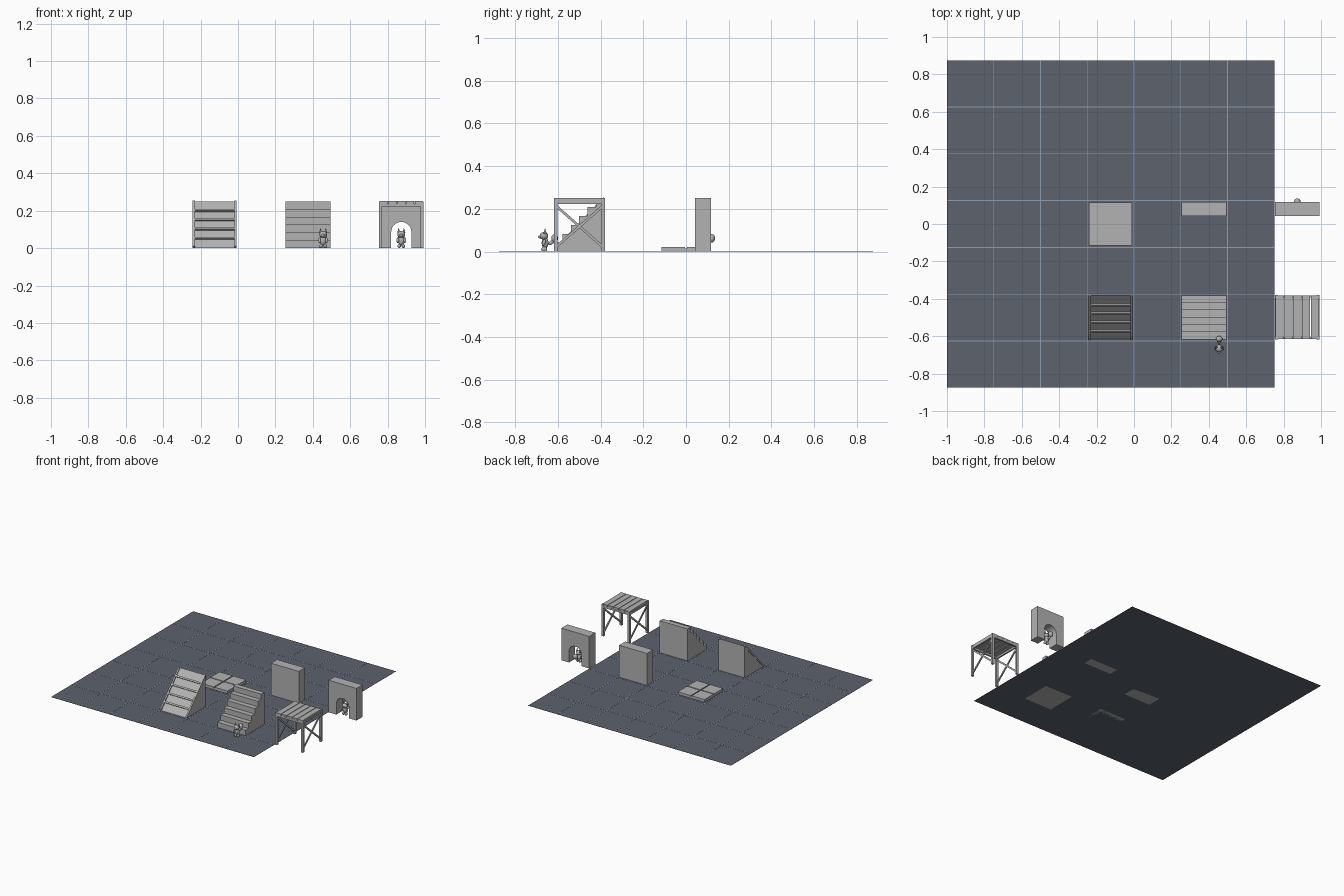
import bpy, bmesh, math
from mathutils import Vector, Matrix

if "Cube" in bpy.data.objects:
    bpy.data.objects.remove(bpy.data.objects["Cube"])


def material(name, rgb):
    m = bpy.data.materials.new(name)
    m.diffuse_color = (*rgb, 1)
    m.use_nodes = True
    m.node_tree.nodes["Principled BSDF"].inputs["Base Color"].default_value = m.diffuse_color
    return m


GREY = material("light grey", (0.45, 0.45, 0.45))
SLATE = material("slate", (0.107, 0.122, 0.155))
LINE = material("pale blue line", (0.27, 0.35, 0.46))


def finish(name, bm, mat, smooth=False):
    bmesh.ops.recalc_face_normals(bm, faces=bm.faces)
    me = bpy.data.meshes.new(name)
    bm.to_mesh(me)
    bm.free()
    me.materials.append(mat)
    if smooth:
        me.shade_smooth()
    ob = bpy.data.objects.new(name, me)
    bpy.context.collection.objects.link(ob)
    return ob


def add_box(bm, x, y, z):
    """Box from three (min, max) ranges."""
    c = [(a + b) / 2 for a, b in (x, y, z)]
    s = [b - a for a, b in (x, y, z)]
    bmesh.ops.create_cube(bm, size=1, matrix=Matrix.Translation(c) @ Matrix.Diagonal((*s, 1)))


def add_beam(bm, a, b, w, h):
    """Rectangular bar between two points in a plane of constant x."""
    a, b = Vector(a), Vector(b)
    d = b - a
    rot = Matrix.Rotation(math.atan2(d.z, d.y), 4, 'X')
    bmesh.ops.create_cube(bm, size=1, matrix=Matrix.Translation((a + b) / 2) @ rot
                          @ Matrix.Diagonal((w, d.length, h, 1)))


def add_ball(bm, loc, r, tilt=0):
    bmesh.ops.create_uvsphere(bm, u_segments=16, v_segments=10, radius=1,
                              matrix=Matrix.Translation(loc) @ Matrix.Rotation(tilt, 4, 'X')
                              @ Matrix.Diagonal((*r, 1)))


def extrude(bm, pts, axis, lo, hi):
    """Extrude a 2D outline along x (points are y,z) or y (points are x,z)."""
    def at(p, t):
        return (t, *p) if axis == 'x' else (p[0], t, p[1])
    f = bm.faces.new([bm.verts.new(at(p, lo)) for p in pts])
    new = bmesh.ops.extrude_face_region(bm, geom=[f])["geom"]
    d = Vector((hi - lo, 0, 0) if axis == 'x' else (0, hi - lo, 0))
    bmesh.ops.translate(bm, verts=[v for v in new if isinstance(v, bmesh.types.BMVert)], vec=d)


# Ground sheet with grid lines
bm = bmesh.new()
add_box(bm, (-1, 0.75), (-0.875, 0.875), (0, 0.001))
finish("ground", bm, SLATE)
bm = bmesh.new()
for i in range(1, 7):
    p = -1 + i * 0.25
    q = -0.875 + i * 0.25
    add_box(bm, (p - 0.002, p + 0.002), (-0.875, 0.875), (0.0005, 0.002))
    add_box(bm, (-1, 0.75), (q - 0.002, q + 0.002), (0.0005, 0.002))
finish("grid_lines", bm, LINE)

# Floor tile: base with four raised slabs
bm = bmesh.new()
add_box(bm, (-0.24, -0.01), (-0.115, 0.115), (0, 0.014))
for x in (-0.24, -0.121):
    for y in (-0.115, 0.004):
        add_box(bm, (x, x + 0.111), (y, y + 0.111), (0.002, 0.022))
finish("floor_tile", bm, GREY)

# Ramp: wedge, side rails and cross slats
Y0, Y1, TOP = -0.615, -0.383, 0.248
bm = bmesh.new()
extrude(bm, [(Y0, 0), (Y1, 0), (Y1, TOP)], 'x', -0.238, -0.012)
finish("ramp", bm, GREY)
bm = bmesh.new()
for x in (-0.236, -0.014):
    add_beam(bm, (x, Y0, 0.006), (x, Y1, TOP + 0.002), 0.012, 0.012)
for t in (0.2, 0.4, 0.6, 0.8):
    c = Vector((-0.125, Y0 + t * (Y1 - Y0), t * TOP))
    d = Vector((0, Y1 - Y0, TOP)).normalized() * 0.006
    add_beam(bm, c - d, c + d, 0.21, 0.02)
finish("ramp_rails_and_slats", bm, GREY)

# Stairs: six steps
bm = bmesh.new()
pts = [(-0.383, 0), (-0.617, 0)]
for i in range(6):
    z = (i + 1) * 0.25 / 6
    pts += [(-0.617 + i * 0.039, z), (-0.617 + (i + 1) * 0.039, z)]
extrude(bm, pts, 'x', 0.255, 0.495)
finish("stairs", bm, GREY)

# Solid wall
bm = bmesh.new()
add_box(bm, (0.255, 0.495), (0.042, 0.117), (0, 0.25))
finish("solid_wall", bm, GREY)

# Doorway wall with arched opening
bm = bmesh.new()
arch = [(0.873 - 0.054 * math.cos(a), 0.086 + 0.054 * math.sin(a))
        for a in (i * math.pi / 12 for i in range(13))]
outline = [(0.753, 0), (0.819, 0)] + arch + [(0.927, 0), (0.993, 0), (0.993, 0.25), (0.753, 0.25)]
extrude(bm, outline, 'y', 0.042, 0.117)
finish("doorway_wall", bm, GREY)

# Scaffold: planks, frame, legs and cross braces
bm = bmesh.new()
for i in range(5):
    x = 0.757 + i * 0.0472
    add_box(bm, (x, x + 0.043), (-0.615, -0.383), (0.237, 0.251))
finish("scaffold_planks", bm, GREY)
bm = bmesh.new()
for x in (0.753, 0.977):
    for y in (-0.618, -0.396):
        add_box(bm, (x, x + 0.016), (y, y + 0.016), (0, 0.25))
    add_box(bm, (x + 0.002, x + 0.014), (-0.61, -0.388), (0.222, 0.237))
    for za, zb in ((0.02, 0.215), (0.215, 0.02)):
        add_beam(bm, (x + 0.008, -0.61, za), (x + 0.008, -0.388, zb), 0.008, 0.012)
for y in (-0.616, -0.394):
    add_box(bm, (0.76, 0.986), (y, y + 0.012), (0.222, 0.237))
finish("scaffold_frame", bm, GREY)


# Small eared creatures with round tails
def creature(name, x, y):
    bm = bmesh.new()
    add_ball(bm, (x, y, 0.04), (0.017, 0.016, 0.026))
    add_ball(bm, (x, y - 0.005, 0.073), (0.021, 0.02, 0.018))
    add_ball(bm, (x, y - 0.024, 0.069), (0.009, 0.009, 0.007))
    add_ball(bm, (x, y + 0.032, 0.045), (0.009, 0.02, 0.009), 0.7)
    add_ball(bm, (x, y + 0.045, 0.062), (0.018, 0.016, 0.02))
    for s in (-1, 1):
        bmesh.ops.create_cone(bm, cap_ends=True, segments=10, radius1=0.008, radius2=0.001, depth=0.026,
                              matrix=Matrix.Translation((x + s * 0.014, y, 0.094)))
        add_ball(bm, (x + s * 0.019, y - 0.006, 0.042), (0.007, 0.008, 0.016), -0.4)
        add_ball(bm, (x + s * 0.011, y - 0.004, 0.011), (0.009, 0.014, 0.011))
    finish(name, bm, GREY, True)


creature("stair_creature", 0.455, -0.66)
creature("doorway_creature", 0.873, 0.075)
